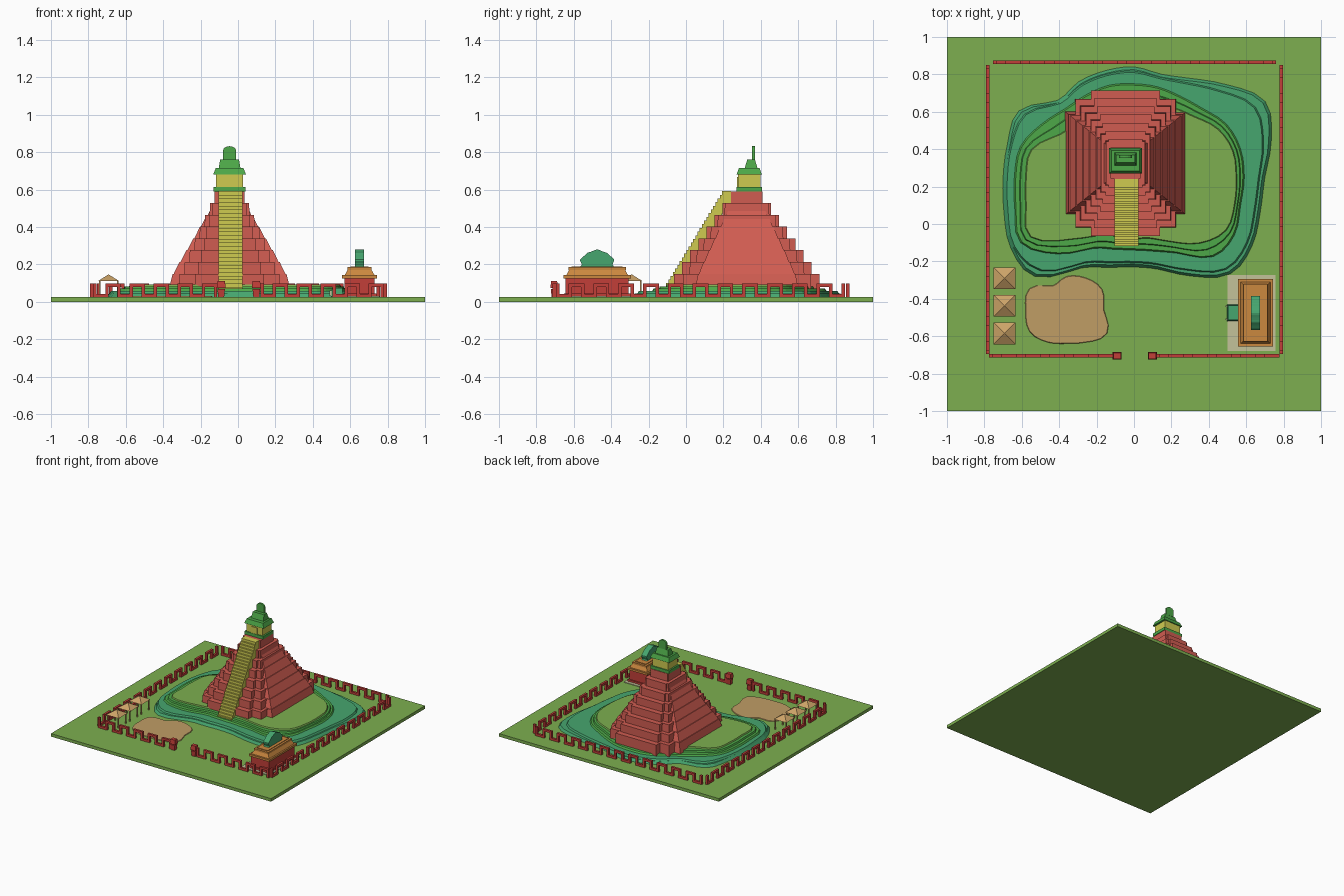
import bpy, bmesh, math

if "Cube" in bpy.data.objects:
    bpy.data.objects.remove(bpy.data.objects["Cube"], do_unlink=True)


def material(name, hex_code):
    rgb = [int(hex_code[i:i + 2], 16) / 255 for i in (0, 2, 4)]
    lin = [c / 12.92 if c <= 0.04 else ((c + 0.055) / 1.055) ** 2.4 for c in rgb]
    m = bpy.data.materials.new(name)
    m.use_nodes = True
    m.diffuse_color = (*lin, 1)
    m.node_tree.nodes["Principled BSDF"].inputs["Base Color"].default_value = (*lin, 1)
    return m


GRASS = material("grass", "7DAF50")
STONE = material("red stone", "D05C51")
WALL = material("wall red", "C23E38")
GOLD = material("yellow stone", "CFCB50")
TEAL = material("teal", "46A66F")
GREEN = material("bright green", "4DA848")
OCHRE = material("ochre", "CB883F")
DIRT = material("dirt", "C09D65")
THATCH = material("thatch", "CDA468")
PALE = material("pale paving", "C4C29A")


def finish(name, bm, mat):
    bmesh.ops.recalc_face_normals(bm, faces=bm.faces)
    mesh = bpy.data.meshes.new(name)
    bm.to_mesh(mesh)
    bm.free()
    mesh.materials.append(mat)
    ob = bpy.data.objects.new(name, mesh)
    bpy.context.collection.objects.link(ob)
    return ob


def loft(bm, low, high):
    """Closed solid between two matching loops."""
    a = [bm.verts.new(p) for p in low]
    b = [bm.verts.new(p) for p in high]
    n = len(a)
    bm.faces.new(a[::-1])
    bm.faces.new(b)
    for i in range(n):
        j = (i + 1) % n
        bm.faces.new((a[i], a[j], b[j], b[i]))


def rect(x, y, z, hx, hy):
    return [(x + sx * hx, y + sy * hy, z) for sx, sy in ((-1, -1), (1, -1), (1, 1), (-1, 1))]


def frustum(bm, x, y, z0, z1, base, top=None):
    loft(bm, rect(x, y, z0, *base), rect(x, y, z1, *(top or base)))


def block(name, mat, x, y, z0, z1, base, top=None):
    bm = bmesh.new()
    frustum(bm, x, y, z0, z1, base, top)
    return finish(name, bm, mat)


def mix(a, b, t):
    return a + (b - a) * t


# Ground slab
G = 0.025
block("ground", GRASS, 0, 0, 0, G, (1, 1))


# Contoured terraces: radii in hundredths at equal angles, smoothed
def contour(radii, cx, cy, z, inset=0.0, sub=3):
    n, pts = len(radii), []
    for i in range(n):
        p0, p1, p2, p3 = (radii[(i + k) % n] for k in (-1, 0, 1, 2))
        for s in range(sub):
            t = s / sub
            r = 0.5 * (2 * p1 + (p2 - p0) * t + (2 * p0 - 5 * p1 + 4 * p2 - p3) * t * t
                       + (3 * p1 - p0 - 3 * p2 + p3) * t ** 3) / 100 - inset
            ang = math.tau * (i + t) / n
            pts.append((cx + r * math.cos(ang), cy + r * math.sin(ang), z))
    return pts


def terrace(name, mat, radii, cx, cy, z0, z1, inset):
    bm = bmesh.new()
    loft(bm, contour(radii, cx, cy, z0), contour(radii, cx, cy, z1, inset))
    return finish(name, bm, mat)


shore = [70, 76, 81, 70, 61, 57, 59, 59, 59, 58, 71, 70,
         70, 72, 76, 75, 56, 50, 48, 51, 61, 73, 73, 70]
bank = [59, 59, 57, 52, 50, 50, 50, 51, 51, 52, 57, 63,
        64, 66, 70, 58, 44, 40, 39, 41, 47, 60, 62, 59]
lawn = [55, 55, 52, 46, 43, 41, 40, 40, 40, 42, 46, 57,
        58, 60, 64, 47, 36, 33, 33, 34, 40, 50, 57, 56]
inner_shore = [mix(a, b, 0.25) for a, b in zip(shore, bank)]
inner_bank = [mix(a, b, 0.5) for a, b in zip(bank, lawn)]
terrace("outer_water_step", TEAL, shore, 0, 0.25, G, 0.045, 0.015)
terrace("inner_water_step", TEAL, inner_shore, 0, 0.25, 0.045, 0.058, 0.008)
terrace("lower_bank", GREEN, bank, 0, 0.25, 0.058, 0.07, 0.008)
terrace("upper_bank", GREEN, inner_bank, 0, 0.25, 0.07, 0.082, 0.005)
terrace("lawn", GRASS, lawn, 0, 0.25, 0.082, 0.092, 0.005)
dirt = [20, 22, 20, 18, 15, 23, 22, 23, 20, 18, 20, 25]
terrace("dirt_patch", DIRT, dirt, -0.36, -0.46, G, 0.03, 0.003)

# Stepped pyramid: cruciform layers converging on the summit
PX, PY, LAYERS, TOP = -0.045, 0.325, 8, 0.59
wings = [((0.335, 0.285), (0.08, 0.08), 0.85),
         ((0.27, 0.345), (0.08, 0.083), 0.12),
         ((0.185, 0.39), (0.075, 0.085), 0)]
bm = bmesh.new()
for i in range(LAYERS):
    z1 = mix(0.15, TOP, i / (LAYERS - 1))
    z0 = z1 - 0.063 if i else G
    for big, small, taper in wings:
        def size(k):
            t = min(k / (LAYERS - 1), 1)
            return [mix(b, s, t) for b, s in zip(big, small)]
        frustum(bm, PX, PY, z0, z1, size(i), size(i + taper))
finish("pyramid", bm, STONE)

# Stairway up the front
bm = bmesh.new()
STEPS = 28
for i in range(STEPS):
    y0, y1 = (mix(-0.13, 0.205, (i + k) / STEPS) for k in (0, 1))
    if i == STEPS - 1:
        y1 = 0.24
    z1 = mix(0.06, TOP + 0.002, i / (STEPS - 1))
    frustum(bm, -0.04, (y0 + y1) / 2, max(G, z1 - 0.12), z1, (0.065, (y1 - y0) / 2))
finish("stairway", bm, GOLD)

# Summit temple
TY = 0.338
block("temple_base", GREEN, PX, TY, TOP, 0.615, (0.085, 0.068))
block("temple_walls", GOLD, PX, TY, 0.615, 0.68, (0.072, 0.06))
block("temple_doorway", GOLD, PX, TY - 0.062, 0.615, 0.668, (0.026, 0.004))
block("temple_eave", GREEN, PX, TY, 0.68, 0.715, (0.088, 0.068), (0.074, 0.055))
block("temple_roof", GREEN, PX, TY + 0.01, 0.715, 0.762, (0.058, 0.034), (0.05, 0.02))


def crest(name, mat, outline, low, high, along_x):
    """Thin upright plate cut to an outline of (across, height) points."""
    bm = bmesh.new()
    place = (lambda u, v, d: (u, d, v)) if along_x else (lambda u, v, d: (d, u, v))
    loft(bm, [place(u, v, low) for u, v in outline], [place(u, v, high) for u, v in outline])
    return finish(name, bm, mat)


def arch(cx, half, z0, spring, rise, n=8):
    arc = [(cx + half * math.cos(math.pi * i / n), spring + rise * math.sin(math.pi * i / n))
           for i in range(n + 1)]
    return [(cx + half, z0)] + arc + [(cx - half, z0)]


crest("temple_crest", GREEN, arch(PX, 0.034, 0.76, 0.81, 0.022), 0.354, 0.37, True)

# Side shrine on its paving
SX, SY = 0.65, -0.475
block("shrine_paving", PALE, 0.628, SY, G, 0.03, (0.128, 0.203))
block("shrine_walls", WALL, SX, SY, G, 0.125, (0.08, 0.168))
block("shrine_plinth", WALL, SX, SY, G, 0.045, (0.09, 0.178))
block("shrine_eave", OCHRE, SX, SY, 0.125, 0.142, (0.093, 0.18))
block("shrine_roof", OCHRE, SX, SY, 0.142, 0.17, (0.08, 0.165), (0.064, 0.15))
block("shrine_cornice", OCHRE, SX, SY, 0.17, 0.185, (0.065, 0.154))
block("shrine_roof_deck", OCHRE, SX, SY, 0.185, 0.19, (0.048, 0.136))
scallops = [(SY + (0.09 - 0.008 * math.cos(8 * a)) * math.cos(a),
             0.198 + (0.078 + 0.004 * math.cos(8 * a)) * math.sin(a))
            for a in (math.pi * i / 24 for i in range(25))]
base = [(SY - 0.09, 0.188), (SY + 0.09, 0.188)]
crest("shrine_crest", TEAL, scallops + base, SX - 0.024, SX + 0.024, False)
block("shrine_porch", TEAL, 0.53, SY, G, 0.075, (0.032, 0.045), (0.028, 0.038))
for s in (-1, 1):
    block("porch_fang", PALE, 0.495, SY + s * 0.035, 0.03, 0.06, (0.006, 0.004))

# Thatched huts on thin posts
for i in range(3):
    hx, hy = -0.692, mix(-0.29, -0.585, i / 2)
    block("hut_roof", THATCH, hx, hy, 0.11, 0.146, (0.058, 0.058), (0.001, 0.001))
    bm = bmesh.new()
    for x, y, z in rect(hx, hy, G, 0.048, 0.048):
        frustum(bm, x, y, z, 0.112, (0.004, 0.004))
    finish("hut_posts", bm, THATCH)


# Meander boundary walls
def meander(name, start, end, fixed, along_x):
    bm = bmesh.new()
    n = round((end - start) / 0.065)
    step = (end - start) / n

    def bar(u, half, z0, z1):
        if along_x:
            frustum(bm, u, fixed, z0, z1, (half, 0.009))
        else:
            frustum(bm, fixed, u, z0, z1, (0.009, half))
    for i in range(n + 1):
        bar(start + i * step, 0.009, G, 0.098)
        if i < n:
            z = 0.08 if i % 2 else G
            bar(start + (i + 0.5) * step, step / 2 - 0.009, z, z + 0.018)
    finish(name, bm, WALL)


meander("back_wall", -0.745, 0.75, 0.865, True)
meander("right_wall", -0.685, 0.84, -0.782, False)
meander("left_wall", -0.685, 0.84, 0.788, False)
meander("front_wall_right", -0.765, -0.12, -0.705, True)
meander("front_wall_left", 0.13, 0.77, -0.705, True)

# Carved gate heads
for x in (-0.09, 0.098):
    block("gate_head", WALL, x, -0.705, 0.075, 0.112, (0.024, 0.02), (0.02, 0.016))
    block("gate_jaw", WALL, x, -0.705, G, 0.068, (0.016, 0.014), (0.02, 0.017))
